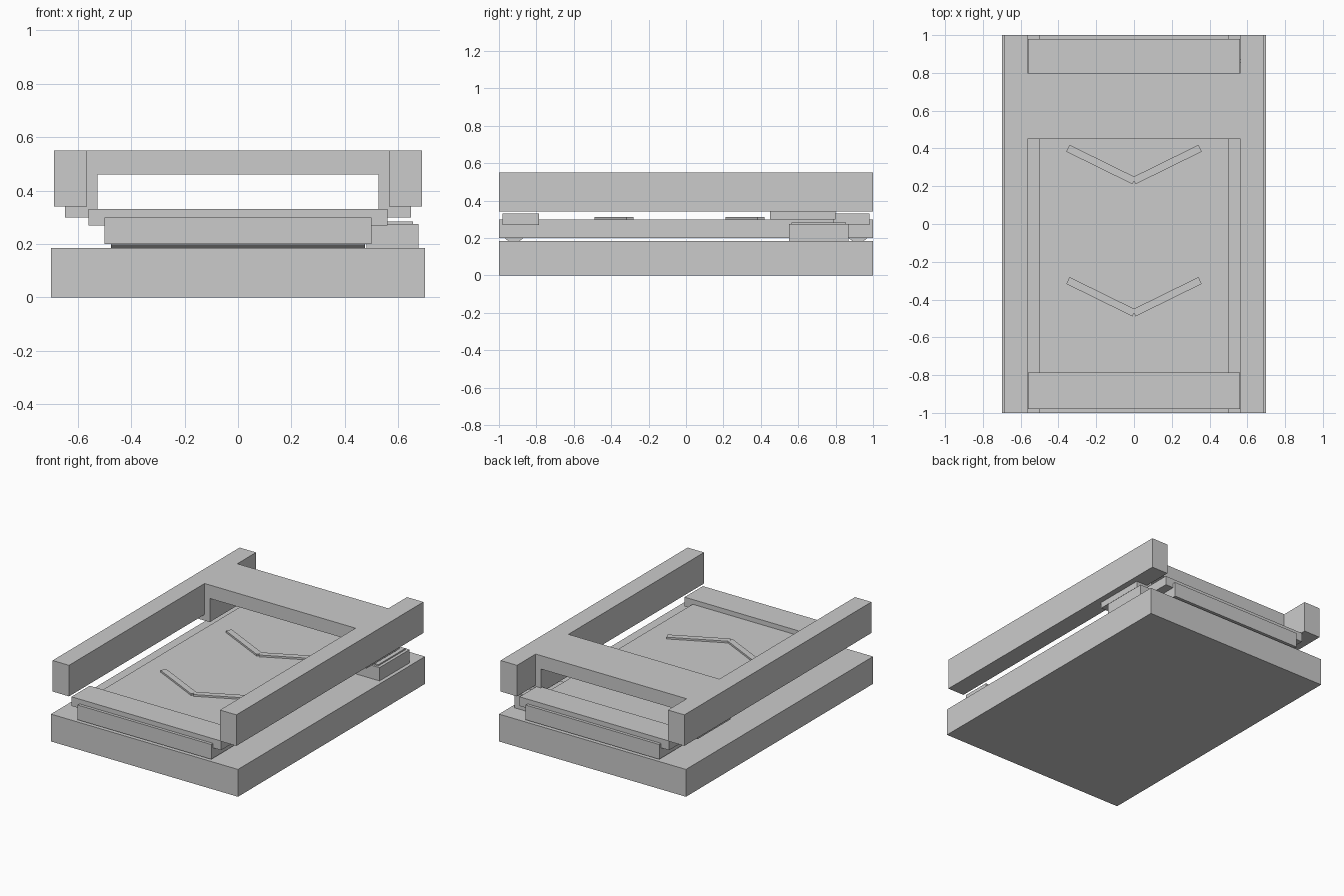
import bpy, bmesh, math
from mathutils import Matrix, Vector

if "Cube" in bpy.data.objects:
    bpy.data.objects.remove(bpy.data.objects["Cube"])


def make_object(name, bm):
    bmesh.ops.recalc_face_normals(bm, faces=bm.faces)
    mesh = bpy.data.meshes.new(name)
    bm.to_mesh(mesh)
    bm.free()
    obj = bpy.data.objects.new(name, mesh)
    bpy.context.collection.objects.link(obj)
    return obj


def box(name, x, y, z, angle=0.0):
    lo, hi = Vector((x[0], y[0], z[0])), Vector((x[1], y[1], z[1]))
    matrix = (Matrix.Translation((lo + hi) / 2) @ Matrix.Rotation(angle, 4, 'Z')
              @ Matrix.Diagonal((*(hi - lo), 1)))
    bm = bmesh.new()
    bmesh.ops.create_cube(bm, size=1, matrix=matrix)
    return make_object(name, bm)


def extrude_y(name, profile, y0, y1):
    bm = bmesh.new()
    face = bm.faces.new([bm.verts.new((x, y0, z)) for x, z in profile])
    out = bmesh.ops.extrude_face_region(bm, geom=[face])
    verts = [v for v in out['geom'] if isinstance(v, bmesh.types.BMVert)]
    bmesh.ops.translate(bm, verts=verts, vec=(0, y1 - y0, 0))
    # extrusion keeps the start face, so the prism is closed
    if not any(all(abs(v.co.y - y0) < 1e-6 for v in f.verts) for f in bm.faces):
        bm.faces.new([v for v in bm.verts if abs(v.co.y - y0) < 1e-6])
    return make_object(name, bm)


# Base slab and conveyor deck
box("base", (-0.7, 0.7), (-1, 1), (0, 0.185))
box("belt", (-0.5, 0.5), (-1, 1), (0.2, 0.3))

# Rollers and covers at both ends
for label, side in (("front", -1), ("back", 1)):
    bm = bmesh.new()
    bmesh.ops.create_cone(
        bm, cap_ends=True, segments=16, radius1=0.066, radius2=0.066, depth=0.95,
        matrix=Matrix.Translation((0, side * 0.92, 0.243)) @ Matrix.Rotation(math.pi / 2, 4, 'Y'))
    make_object(label + "_roller", bm)
    y = sorted((side * 0.785, side * 0.98))
    box(label + "_cover", (-0.56, 0.56), y, (0.27, 0.332))

# Direction chevrons on the belt
for i, offset in enumerate((-0.385, 0.315)):
    for label, side in (("left", -1), ("right", 1)):
        cx = side * 0.175
        box(f"chevron_{i + 1}_{label}", (cx - 0.195, cx + 0.195),
            (offset - 0.02, offset + 0.02), (0.296, 0.312), side * math.radians(26.2))

# Drive motor with its top plate
box("motor_box", (0.48, 0.675), (0.55, 0.87), (0.18, 0.275))
box("motor_plate", (0.50, 0.655), (0.565, 0.855), (0.274, 0.284))

# Upper side rails
for label, side in (("left", -1), ("right", 1)):
    box(label + "_rail", sorted((side * 0.565, side * 0.688)), (-1, 1), (0.341, 0.551))

# Gantry bridging the rails, with feet under them
half = [(0.565, 0.551), (0.565, 0.5), (0.648, 0.5), (0.648, 0.3), (0.526, 0.3), (0.526, 0.46)]
extrude_y("gantry", half + [(-x, z) for x, z in reversed(half)], 0.45, 0.8)
